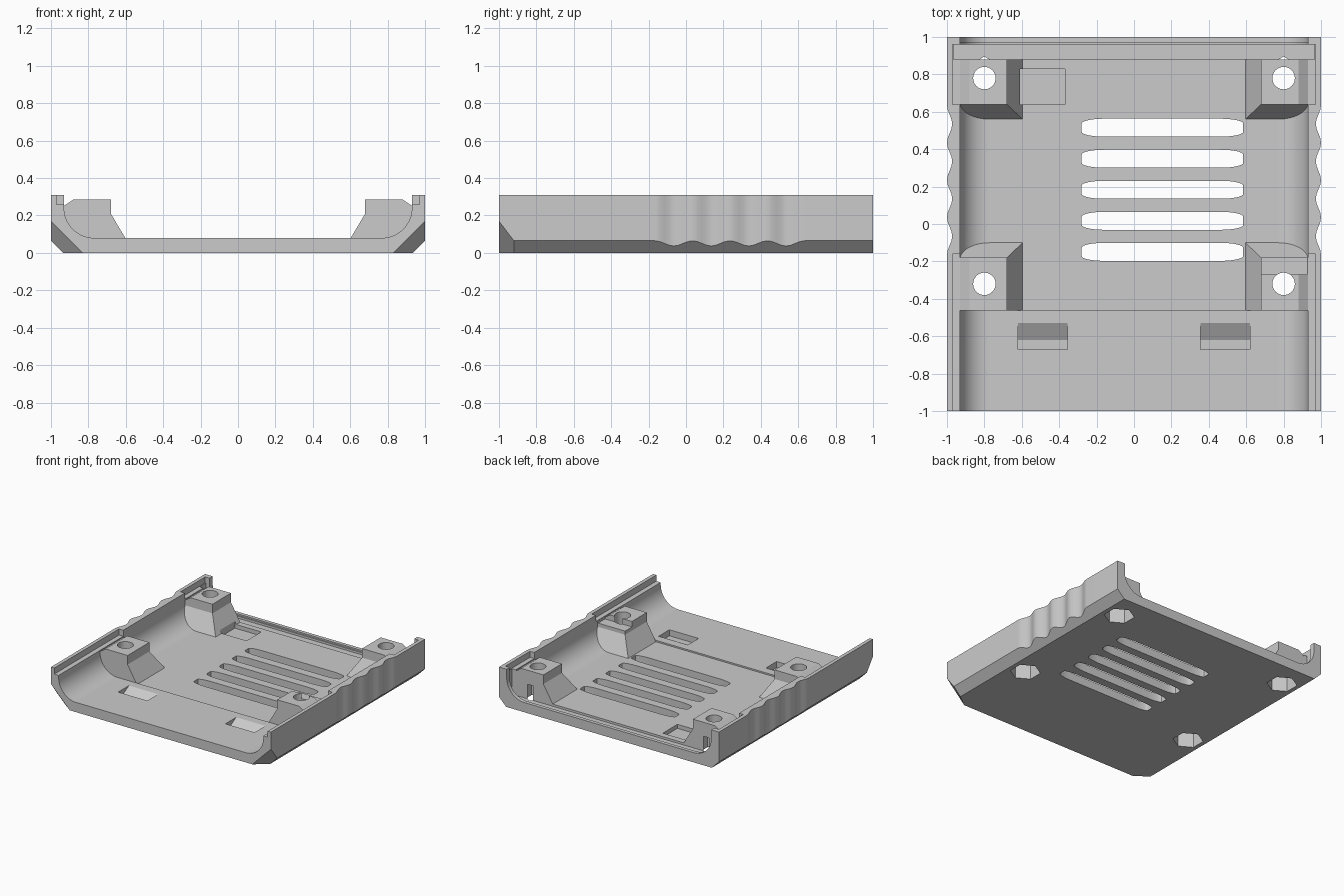
import bpy, bmesh
from math import sin, cos, pi, radians
from mathutils import Vector

old = bpy.data.objects.get("Cube")
if old:
    bpy.data.objects.remove(old, do_unlink=True)

grey = bpy.data.materials.new("light_grey_plastic")
grey.use_nodes = True
grey.diffuse_color = (0.6, 0.6, 0.6, 1)
grey.node_tree.nodes["Principled BSDF"].inputs["Base Color"].default_value = (0.6, 0.6, 0.6, 1)


def make_object(name, bm):
    bmesh.ops.recalc_face_normals(bm, faces=bm.faces)
    mesh = bpy.data.meshes.new(name)
    bm.to_mesh(mesh)
    bm.free()
    mesh.materials.append(grey)
    ob = bpy.data.objects.new(name, mesh)
    bpy.context.collection.objects.link(ob)
    return ob


def loft(name, rings):
    """Solid through matching closed rings of points, capped at both ends."""
    bm = bmesh.new()
    loops = [[bm.verts.new(p) for p in ring] for ring in rings]
    n = len(loops[0])
    for a, b in zip(loops, loops[1:]):
        for i in range(n):
            j = (i + 1) % n
            bm.faces.new((a[i], a[j], b[j], b[i]))
    bm.faces.new(loops[0][::-1])
    bm.faces.new(loops[-1])
    return make_object(name, bm)


def prism(name, pts, axis, lo, hi):
    place = {"x": lambda p, t: (t, p[0], p[1]),
             "y": lambda p, t: (p[0], t, p[1]),
             "z": lambda p, t: (p[0], p[1], t)}[axis]
    return loft(name, [[place(p, t) for p in pts] for t in (lo, hi)])


def rect(x0, x1, y0, y1):
    return [(x0, y0), (x1, y0), (x1, y1), (x0, y1)]


def box(name, x0, x1, y0, y1, z0, z1):
    return prism(name, rect(x0, x1, y0, y1), "z", z0, z1)


def combine(tool, operation="DIFFERENCE"):
    mod = body.modifiers.new("combine", "BOOLEAN")
    mod.operation = operation
    mod.solver = "EXACT"
    mod.object = tool
    bpy.context.view_layer.objects.active = body
    bpy.ops.object.modifier_apply(modifier=mod.name)
    bpy.data.objects.remove(tool, do_unlink=True)


def cavity(half, floor, radius=0.16, steps=12):
    """Inner trough section with rounded lower corners."""
    right = [(half - radius + radius * sin(a), floor + radius - radius * cos(a))
             for a in (i * pi / 2 / steps for i in range(steps + 1))]
    right.append((half, 0.5))
    return right + [(-x, z) for x, z in reversed(right)]


# Outer block with chamfered lower edges
section = [(-0.935, 0), (0.935, 0), (1, 0.065), (1, 0.31), (-1, 0.31), (-1, 0.065)]
body = prism("case_base", section, "y", -1, 1)

# Angled cuts on the two front lower corners
bm = bmesh.new()
bm.from_mesh(body.data)
for s in (-1, 1):
    cut = bmesh.ops.bisect_plane(
        bm, geom=bm.verts[:] + bm.edges[:] + bm.faces[:], dist=1e-5,
        plane_co=(s, -1, 0.17), plane_no=Vector((s * 0.0136, -0.01785, -0.0136)).normalized(),
        clear_outer=True)
    edges = [e for e in cut["geom_cut"] if isinstance(e, bmesh.types.BMEdge)]
    bmesh.ops.holes_fill(bm, edges=edges, sides=0)
bmesh.ops.recalc_face_normals(bm, faces=bm.faces)
bm.to_mesh(body.data)
bm.free()

# Hollow tray, with the rear floor a small step lower
combine(prism("tray_cutter", cavity(0.93, 0.08), "y", -1.1, 1.1))
combine(prism("rear_floor_cutter", cavity(0.931, 0.068), "y", -0.46, 0.97))

# Wavy finger grips and lip rebates on both side walls
for s in (-1, 1):
    wave = [(s * (1 - 0.014 * (1 - cos(2 * pi * i / 8))), -0.165 + 0.025 * i)
            for i in range(33)]
    outline = [(s * 1.1, -0.165)] + wave + [(s * 1.1, 0.635)]
    tool = prism("grip_cutter", outline, "z", 0.0, 0.4)
    # lean the lower edge inwards so that the chamfer follows the wave
    combine(tool)
    for y0, y1 in ((-1.1, -0.16), (0.64, 0.96)):
        x0, x1 = sorted((s * 0.9, s * 0.97))
        combine(box("lip_cutter", x0, x1, y0, y1, 0.26, 0.4))


# Screw bosses, flared towards the middle of the tray
def boss(name, s, y_flat, y_open):
    d = 1 if y_open > y_flat else -1
    rings = []
    for z, inner, outer, flare in ((0.285, 0.68, 0.88, 0), (0.245, 0.68, 0.94, 0),
                                   (0.21, 0.68, 0.94, 0), (0.05, 0.585, 0.94, 0.09)):
        rings.append([(s * x, y, z) for x, y in
                      rect(inner, outer, y_flat, y_open + d * flare)])
    return loft(name, rings)


for s in (-1, 1):
    combine(boss("front_boss", s, -0.462, -0.18), "UNION")
    combine(boss("rear_boss", s, 0.90, 0.64), "UNION")

# Lowered ledge on one front boss
combine(box("ledge_cutter", 0.66, 0.925, -0.27, -0.14, 0.24, 0.4))

# Rear panel groove
combine(box("groove_cutter", -0.965, 0.965, 0.88, 0.96, 0.05, 0.4))

# Screw holes with hexagonal nut recesses below
for s in (-1, 1):
    for y in (-0.32, 0.78):
        for r, n, top in ((0.06, 32, 0.4), (0.115, 6, 0.17)):
            ring = [(s * 0.8 + r * sin(2 * pi * i / n), y + r * cos(2 * pi * i / n))
                    for i in range(n)]
            combine(prism("screw_cutter", ring, "z", -0.1, top))

# Ventilation slots with tapered round ends
for k in range(5):
    y = 0.515 - 0.166 * k
    quarter = [(0.31 + 0.122 * cos(a), 0.022 + 0.026 * sin(a))
               for a in (i * pi / 16 for i in range(9))]
    half = quarter + [(-u, v) for u, v in reversed(quarter)]
    outline = half + [(-u, -v) for u, v in half]
    combine(prism("vent_cutter", [(0.152 + u, y + v) for u, v in outline], "z", -0.1, 0.2))

# Shallow rectangular pocket in the floor
combine(box("pocket_cutter", -0.61, -0.37, 0.64, 0.83, 0.035, 0.1))

# Ramped latch pockets near the front
for s in (-1, 1):
    x0, x1 = sorted((s * 0.355, s * 0.62))
    ramp = [(-0.67, 0.03), (-0.62, 0.03), (-0.53, 0.08), (-0.53, 0.1), (-0.67, 0.1)]
    combine(prism("latch_cutter", ramp, "x", x0, x1))

# Smooth curved walls, keep the hard edges
bpy.ops.object.select_all(action="DESELECT")
body.select_set(True)
bpy.context.view_layer.objects.active = body
bpy.ops.object.shade_smooth_by_angle(angle=radians(25))
weighted = body.modifiers.new("weighted_normals", "WEIGHTED_NORMAL")
weighted.keep_sharp = True
